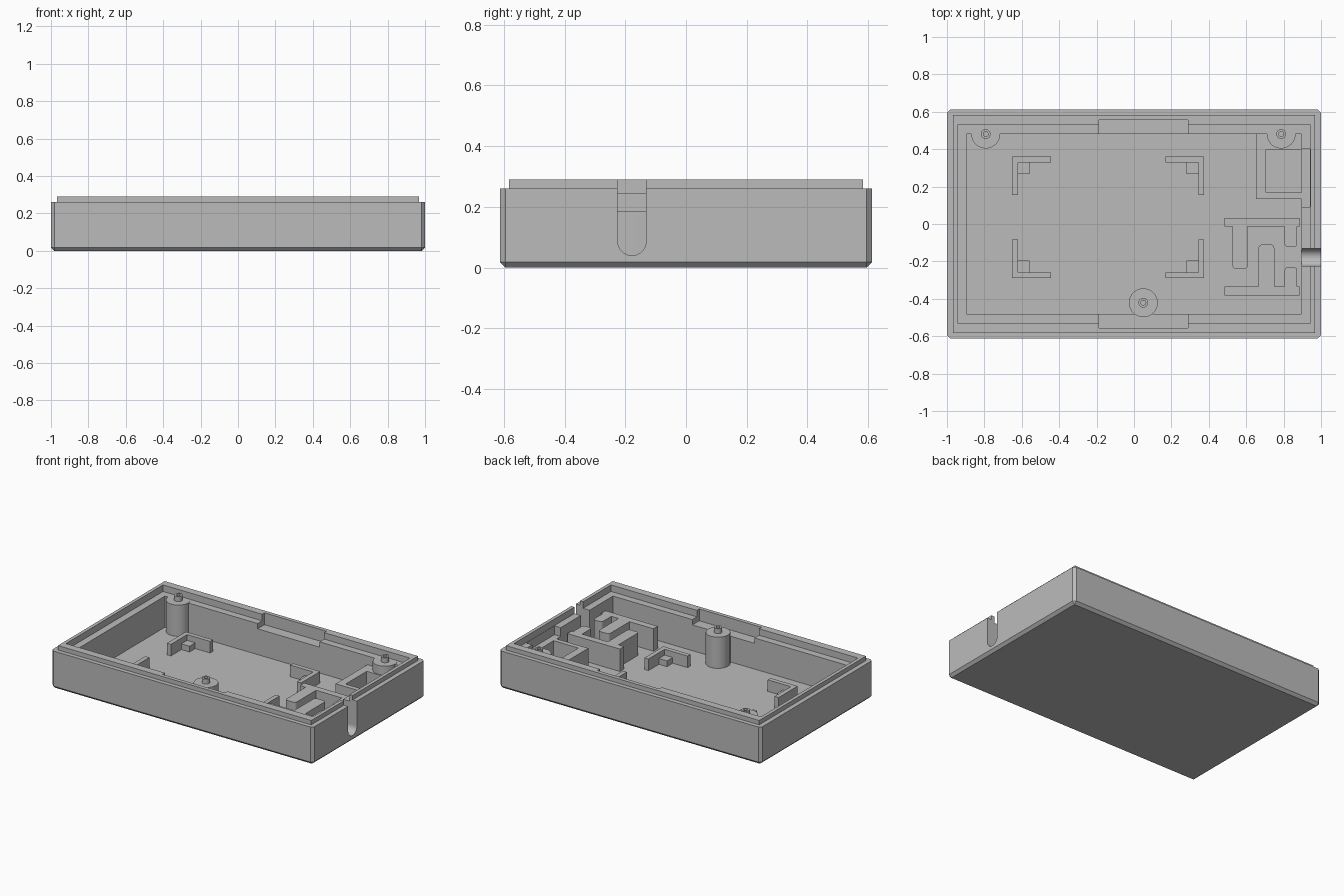
import bpy, bmesh
from mathutils import Matrix

cube = bpy.data.objects.get("Cube")
if cube:
    bpy.data.objects.remove(cube, do_unlink=True)

grey = bpy.data.materials.new("plain_grey")
grey.use_nodes = True
colour = (0.5, 0.5, 0.5, 1)
grey.diffuse_color = colour
grey.node_tree.nodes["Principled BSDF"].inputs["Base Color"].default_value = colour

FLOOR, BASE = 0.03, 0.02      # visible floor and slightly sunk start of parts
LEDGE, RIM, LIP = 0.245, 0.26, 0.29
RELIEF = 0.185


def finish(bm, name):
    bmesh.ops.recalc_face_normals(bm, faces=bm.faces)
    mesh = bpy.data.meshes.new(name)
    bm.to_mesh(mesh)
    bm.free()
    mesh.materials.append(grey)
    obj = bpy.data.objects.new(name, mesh)
    bpy.context.collection.objects.link(obj)
    return obj


def box(name, x, y, z, bevel=0, rule=None, segments=1):
    """Box from (min, max) ranges; edges whose midpoint meets the rule are bevelled."""
    bm = bmesh.new()
    bmesh.ops.create_cube(bm, size=1)
    for v in bm.verts:
        v.co = [r[0] if c < 0 else r[1] for c, r in zip(v.co, (x, y, z))]
    if bevel:
        edges = [e for e in bm.edges if rule((e.verts[0].co + e.verts[1].co) / 2)]
        bmesh.ops.bevel(bm, geom=edges, offset=bevel, segments=segments,
                        profile=0.5, affect='EDGES')
    return finish(bm, name)


def centred(name, hx, hy, z, **kw):
    return box(name, (-hx, hx), (-hy, hy), z, **kw)


def prism(name, points, z0, z1):
    bm = bmesh.new()
    face = bm.faces.new([bm.verts.new((px, py, z0)) for px, py in points])
    top = bmesh.ops.extrude_face_region(bm, geom=[face])["geom"]
    bmesh.ops.translate(bm, vec=(0, 0, z1 - z0),
                        verts=[g for g in top if isinstance(g, bmesh.types.BMVert)])
    return finish(bm, name)


def cylinder(name, r, x, y, z0, z1, turn=None):
    bm = bmesh.new()
    bmesh.ops.create_cone(bm, cap_ends=True, segments=40, radius1=r, radius2=r,
                          depth=z1 - z0)
    if turn:
        bmesh.ops.transform(bm, matrix=turn, verts=bm.verts)
    bmesh.ops.translate(bm, vec=(x, y, (z0 + z1) / 2), verts=bm.verts)
    return finish(bm, name)


def combine(target, tool, operation):
    mod = target.modifiers.new("join", 'BOOLEAN')
    mod.operation, mod.object, mod.solver = operation, tool, 'EXACT'
    bpy.context.view_layer.objects.active = target
    bpy.ops.object.modifier_apply(modifier=mod.name)
    bpy.data.objects.remove(tool, do_unlink=True)


def smooth(obj):
    bpy.ops.object.select_all(action='DESELECT')
    obj.select_set(True)
    bpy.context.view_layer.objects.active = obj
    bpy.ops.object.shade_smooth_by_angle(angle=0.52)


# Case: chamfered tray with a raised lip
case = centred("case", 1, 0.613, (0, RIM), bevel=0.018,
               rule=lambda m: m.z < RIM - 0.01)
combine(case, centred("lip", 0.968, 0.583, (0.2, LIP)), 'UNION')
combine(case, centred("ledge_cut", 0.944, 0.53, (LEDGE, 0.4)), 'DIFFERENCE')
combine(case, centred("cavity_cut", 0.895, 0.481, (FLOOR, 0.4)), 'DIFFERENCE')

# Clip pockets in the long walls and a board pocket in the end wall
for side in (-1, 1):
    ys = sorted((side * 0.45, side * 0.556))
    combine(case, box("clip_cut", (-0.187, 0.288), ys, (0.208, 0.4)), 'DIFFERENCE')
combine(case, box("board_cut", (0.85, 0.942), (0.09, 0.4), (0.184, 0.4)), 'DIFFERENCE')

# Cable slot with a round bottom
slot_y, slot_r, slot_z = -0.178, 0.047, 0.087
combine(case, box("slot_cut", (0.85, 1.1), (slot_y - slot_r, slot_y + slot_r),
                  (slot_z, 0.4)), 'DIFFERENCE')
combine(case, cylinder("slot_round", slot_r, 0.975, slot_y, slot_z - 0.125,
                       slot_z + 0.125, Matrix.Rotation(1.5707963, 4, 'Y')), 'DIFFERENCE')
smooth(case)

# Screw posts with hollow pegs
for name, x, y in (("back_right", -0.793, 0.481), ("back_left", 0.787, 0.481),
                   ("front", 0.05, -0.421)):
    post = cylinder(name + "_post", 0.077, x, y, BASE, LEDGE + 0.001)
    smooth(post)
    peg = cylinder(name + "_peg", 0.026, x, y, LEDGE - 0.01, 0.28)
    combine(peg, cylinder("peg_hole", 0.013, x, y, LEDGE + 0.005, 0.4), 'DIFFERENCE')
    smooth(peg)

# Four corner brackets, each with a low support block
mid_x, mid_y = -0.138, 0.036
for sx in (-1, 1):
    for sy in (-1, 1):
        def corner(px, py):
            return (mid_x + sx * px, mid_y + sy * py)
        ox, oy, arm, t = 0.513, 0.325, 0.207, 0.031
        prism("corner_bracket", [corner(*p) for p in (
            (ox, oy), (ox - arm, oy), (ox - arm, oy - t), (ox - t, oy - t),
            (ox - t, oy - arm), (ox, oy - arm))], BASE, 0.11)
        a, b = corner(ox - t, oy - t), corner(ox - t - 0.062, oy - t - 0.062)
        box("support_block", sorted((a[0], b[0])), sorted((a[1], b[1])), (BASE, 0.07))


# Cable strain relief: two bars with interlocking rounded fingers
def finger(name, x, root, tip):
    low, high = sorted((root, tip))
    obj = box(name, x, (low, high), (BASE, RELIEF), bevel=0.018, segments=4,
              rule=lambda m: abs(m.y - tip) < 0.001 and abs(m.z - (BASE + RELIEF) / 2) < 0.01)
    smooth(obj)


for name, y0, y1, root, fx, tip, tab in (
        ("back", -0.014, 0.032, -0.014, (0.527, 0.607), -0.24, -0.123),
        ("front", -0.382, -0.335, -0.335, (0.666, 0.75), -0.11, -0.23)):
    box(name + "_relief_bar", (0.483, 0.885), (y0, y1), (BASE, RELIEF))
    finger(name + "_relief_finger", fx, root, tip)
    finger(name + "_relief_tab", (0.805, 0.872), root, tab)

# Three-sided board holder in the back left corner
prism("board_holder", [(0.652, 0.485), (0.652, 0.135), (0.897, 0.135), (0.897, 0.168),
                       (0.705, 0.168), (0.705, 0.398), (0.897, 0.398), (0.897, 0.485)],
      BASE, RELIEF)
